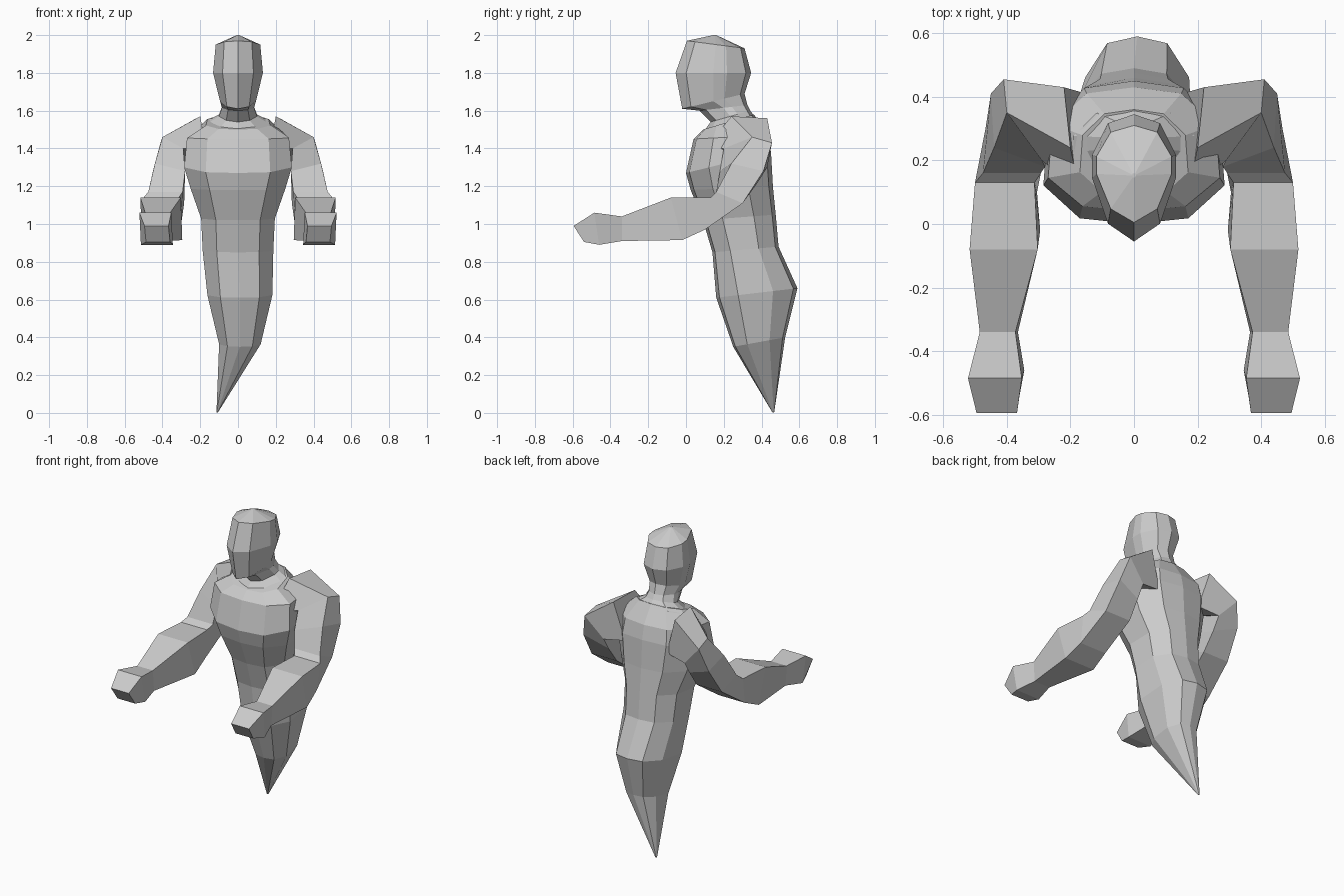
import bpy, bmesh

grey = bpy.data.materials.new("plain grey")
grey.diffuse_color = (0.6, 0.6, 0.6, 1)


def loft(name, rings):
    """Skin a list of equal-length point rings and cap both ends."""
    bm = bmesh.new()
    rows = [[bm.verts.new(p) for p in ring] for ring in rings]
    n = len(rows[0])
    for a, b in zip(rows, rows[1:]):
        for i in range(n):
            j = (i + 1) % n
            bm.faces.new((a[i], a[j], b[j], b[i]))
    bm.faces.new(rows[0][::-1])
    bm.faces.new(rows[-1])
    bmesh.ops.remove_doubles(bm, verts=bm.verts, dist=0.0005)
    bmesh.ops.recalc_face_normals(bm, faces=bm.faces)
    mesh = bpy.data.meshes.new(name)
    bm.to_mesh(mesh)
    bm.free()
    mesh.materials.append(grey)
    obj = bpy.data.objects.new(name, mesh)
    bpy.context.collection.objects.link(obj)
    return obj


def section(profile, cx, w, yf, zf, yb, zb):
    """Symmetric tilted ring; profile holds (width share, front-to-back share)."""
    half = [(cx + w * f, yf + (yb - yf) * t, zf + (zb - zf) * t) for f, t in profile]
    return half + [(2 * cx - x, y, z) for x, y, z in half[-2:0:-1]]


# Torso with tapering tail: centre x, half width, front y z, back y z
body = [(0, 0), (0.6, 0.04), (1, 0.27), (0.95, 0.7), (0.55, 0.95), (0, 1)]
loft("torso_and_tail", [section(body, *r) for r in (
    (-0.11, 0.004, 0.457, 0.003, 0.467, 0.003),
    (0.01, 0.11, 0.25, 0.35, 0.525, 0.40),
    (0.01, 0.172, 0.16, 0.61, 0.59, 0.66),
    (0, 0.187, 0.14, 0.85, 0.49, 0.88),
    (0, 0.195, 0.09, 1.02, 0.475, 1.05),
    (0, 0.25, 0.025, 1.18, 0.46, 1.20),
    (0, 0.285, 0.0, 1.27, 0.45, 1.38),
    (0, 0.27, 0.04, 1.45, 0.43, 1.47),
    (0, 0.17, 0.09, 1.50, 0.36, 1.58))])

# Neck and head in one skin
skull = [(0, 0), (0.62, 0.14), (1, 0.5), (1, 0.68), (0.62, 0.93), (0, 1)]
loft("head_and_neck", [section(skull, *r) for r in (
    (0, 0.19, 0.08, 1.47, 0.37, 1.56),
    (0, 0.10, 0.13, 1.54, 0.34, 1.60),
    (0, 0.085, 0.07, 1.60, 0.325, 1.63),
    (0, 0.095, -0.02, 1.61, 0.31, 1.69),
    (0, 0.132, -0.055, 1.80, 0.345, 1.80),
    (0, 0.118, 0.005, 1.97, 0.31, 1.93),
    (0, 0.006, 0.145, 2.0, 0.16, 2.0))])


# Arm rings: inner x, outer x, top/front y z, bottom/back y z
def box_ring(xi, xo, yt, zt, yb, zb):
    return [(xi + 0.008, yt, zt), (xo, yt, zt), (xo - 0.008, yb, zb), (xi, yb, zb)]


arm = [box_ring(*r) for r in (
    (0.36, 0.495, -0.595, 0.99, -0.54, 0.905),
    (0.345, 0.522, -0.485, 1.06, -0.46, 0.89),
    (0.365, 0.485, -0.34, 1.04, -0.34, 0.91),
    (0.295, 0.517, -0.08, 1.14, -0.02, 0.915),
    (0.305, 0.50, 0.13, 1.14, 0.10, 0.97),
    (0.285, 0.475, 0.16, 1.17, 0.30, 1.11))]
arm += [
    [(0.28, 0.18, 1.28), (0.44, 0.24, 1.32), (0.45, 0.41, 1.28), (0.29, 0.38, 1.22)],
    [(0.29, 0.20, 1.40), (0.40, 0.35, 1.46), (0.41, 0.455, 1.43), (0.29, 0.43, 1.30)],
    [(0.17, 0.10, 1.40), (0.20, 0.24, 1.57), (0.22, 0.43, 1.56), (0.15, 0.41, 1.32)]]
for side, sign in (("right", 1), ("left", -1)):
    loft(side + "_arm", [[(sign * x, y, z) for x, y, z in ring] for ring in arm])
